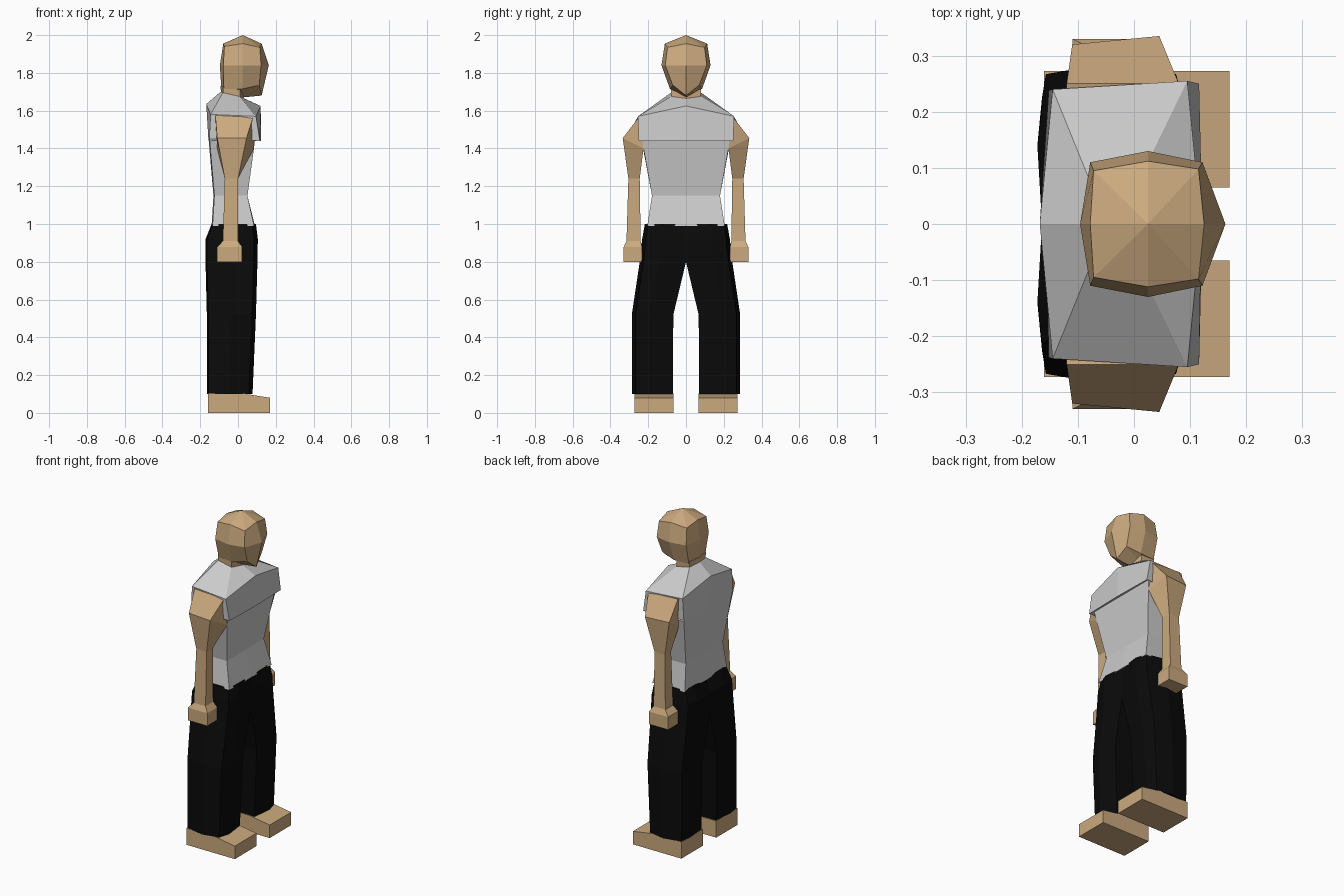
import bpy, bmesh


def material(name, rgb):
    m = bpy.data.materials.new(name)
    m.diffuse_color = (*rgb, 1)
    return m


SKIN = material("tan skin", (0.60, 0.40, 0.21))
SHIRT = material("light grey shirt", (0.60, 0.60, 0.60))
PANTS = material("black trousers", (0.003, 0.003, 0.003))


def loft(name, rings, mat, mirror=False, cap_start=True, cap_end=True):
    """Bridge equal-length rings of points; optionally mirror across y = 0."""
    bm = bmesh.new()
    loops = [[bm.verts.new(p) for p in ring] for ring in rings]
    for a, b in zip(loops, loops[1:]):
        n = len(a)
        for i in range(n):
            j = (i + 1) % n
            bm.faces.new((a[i], a[j], b[j], b[i]))
    if cap_start:
        bm.faces.new(loops[0])
    if cap_end:
        bm.faces.new(loops[-1])
    if mirror:  # drop walls lying on the mirror plane
        inner = [f for f in bm.faces if all(abs(v.co.y) < 1e-4 for v in f.verts)]
        bmesh.ops.delete(bm, geom=inner, context='FACES')
    bmesh.ops.remove_doubles(bm, verts=bm.verts, dist=1e-5)
    bmesh.ops.recalc_face_normals(bm, faces=bm.faces)
    me = bpy.data.meshes.new(name)
    bm.to_mesh(me)
    bm.free()
    me.materials.append(mat)
    ob = bpy.data.objects.new(name, me)
    bpy.context.collection.objects.link(ob)
    if mirror:
        mod = ob.modifiers.new("mirror", 'MIRROR')
        mod.use_axis = (False, True, False)
    return ob


def box_ring(x0, x1, y0, y1, z):
    return [(x0, y0, z), (x1, y0, z), (x1, y1, z), (x0, y1, z)]


def sym_ring(half):
    """Half outline from front centre to back centre, completed with its mirror."""
    return half + [(x, -y, z) for x, y, z in reversed(half) if y > 0]


def leg_ring(x0, x1, y0, y1, z):
    xm, ym = (x0 + x1) / 2, (y0 + y1) / 2 + 0.02
    return [(x0 + 0.008, y0, z), (x0, ym, z), (x0 + 0.008, y1 - 0.02, z), (xm, y1, z),
            (x1 - 0.02, y1 - 0.02, z), (x1, ym, z), (x1 - 0.015, y0, z)]


# Shirt: waist, ribs, chest overhang, shoulders, collar
loft("shirt", [
    sym_ring([(0.09, 0, 0.99), (0.085, 0.205, 0.99), (-0.135, 0.205, 0.99), (-0.14, 0, 0.99)]),
    sym_ring([(0.05, 0, 1.15), (0.05, 0.18, 1.15), (-0.125, 0.18, 1.15), (-0.13, 0, 1.15)]),
    sym_ring([(0.092, 0, 1.455), (0.092, 0.235, 1.455), (-0.15, 0.235, 1.44), (-0.155, 0, 1.44)]),
    sym_ring([(0.122, 0, 1.44), (0.116, 0.25, 1.44), (-0.152, 0.238, 1.45), (-0.157, 0, 1.45)]),
    sym_ring([(0.12, 0, 1.625), (0.095, 0.255, 1.57), (-0.145, 0.24, 1.58), (-0.168, 0, 1.635)]),
    sym_ring([(0.03, 0, 1.665), (0.01, 0.08, 1.675), (-0.08, 0.08, 1.695), (-0.092, 0, 1.70)]),
], SHIRT)

# Trousers: hips running into flared straight legs
loft("trousers", [
    leg_ring(-0.14, 0.095, 0, 0.218, 1.00),
    leg_ring(-0.172, 0.105, 0, 0.232, 0.92),
    leg_ring(-0.172, 0.103, 0, 0.245, 0.80),
    leg_ring(-0.165, 0.095, 0.067, 0.287, 0.52),
    leg_ring(-0.163, 0.077, 0.07, 0.287, 0.10),
], PANTS, mirror=True)

# Shoes: flat wedge feet
loft("feet", [
    [(-0.16, y, 0), (0.17, y, 0), (0.17, y, 0.08), (0.03, y, 0.102), (-0.16, y, 0.102)]
    for y in (0.065, 0.273)
], SKIN, mirror=True)

# Arms: sloped shoulder cap, tapered upper arm, forearm, fist
loft("arms", [
    [(-0.12, 0.225, 1.57), (0.08, 0.225, 1.56), (0.08, 0.25, 1.565), (-0.12, 0.25, 1.575)],
    [(-0.11, 0.225, 1.40), (0.085, 0.225, 1.40), (0.045, 0.335, 1.455), (-0.11, 0.32, 1.455)],
    box_ring(-0.07, 0.00, 0.245, 0.305, 1.24),
    box_ring(-0.08, 0.00, 0.24, 0.315, 0.91),
    box_ring(-0.11, 0.022, 0.233, 0.33, 0.878),
    box_ring(-0.11, 0.022, 0.233, 0.33, 0.80),
], SKIN, mirror=True)

# Neck
loft("neck", [
    sym_ring([(0.03, 0, 1.63), (0.01, 0.075, 1.63), (-0.075, 0.075, 1.63), (-0.088, 0, 1.63)]),
    sym_ring([(0.03, 0, 1.73), (0.01, 0.08, 1.73), (-0.08, 0.08, 1.73), (-0.092, 0, 1.73)]),
], SKIN)

# Head: faceted crown, brow, cheeks, wedge chin
loft("head", [
    [(0.025, 0, 2.0)] * 8,
    sym_ring([(0.125, 0, 1.955), (0.115, 0.098, 1.935), (0.025, 0.112, 1.955),
              (-0.072, 0.095, 1.94), (-0.078, 0, 1.955)]),
    sym_ring([(0.163, 0, 1.84), (0.122, 0.11, 1.84), (0.025, 0.13, 1.84),
              (-0.078, 0.11, 1.84), (-0.096, 0, 1.84)]),
    sym_ring([(0.125, 0, 1.68), (0.112, 0.07, 1.735), (0.022, 0.085, 1.715),
              (-0.075, 0.08, 1.715), (-0.088, 0, 1.71)]),
    sym_ring([(0.022, 0, 1.67), (0.02, 0.05, 1.70), (0.0, 0.07, 1.71),
              (-0.06, 0.07, 1.71), (-0.07, 0, 1.71)]),
], SKIN, cap_start=False)
